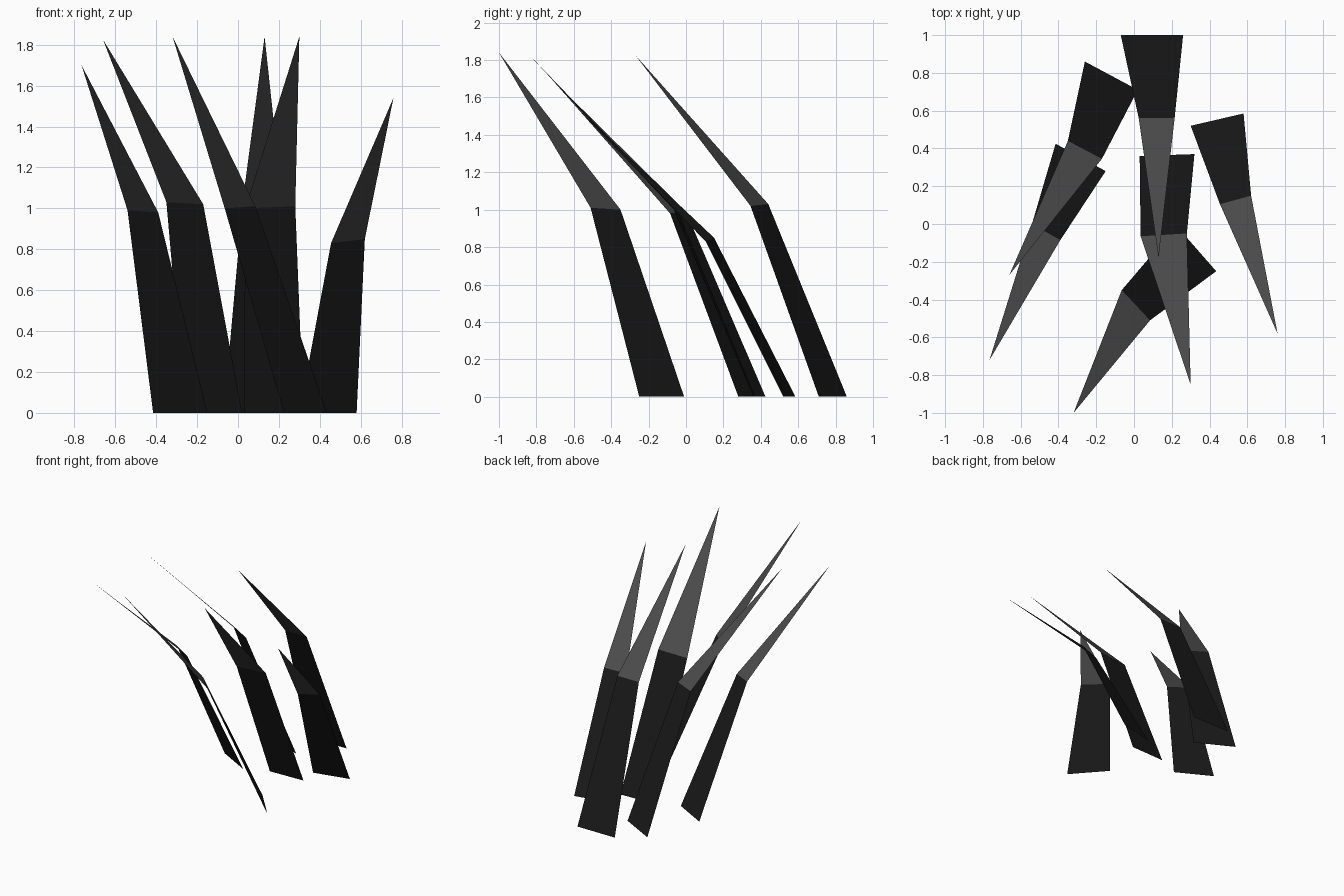
import bpy
import bmesh

if "Cube" in bpy.data.objects:
    bpy.data.objects.remove(bpy.data.objects["Cube"])


def colour(name, value):
    m = bpy.data.materials.new(name)
    m.diffuse_color = (value, value, value, 1)
    m.use_nodes = True
    m.node_tree.nodes["Principled BSDF"].inputs["Base Color"].default_value = m.diffuse_color
    return m


ROOT = colour("blade_root_dark", 0.01)
TIP = colour("blade_tip_grey", 0.07)


def grass_blade(name, base_l, base_r, mid_l, mid_r, tip):
    """Single-sheet blade: a root quad bending into a pointed tip triangle."""
    bm = bmesh.new()
    bl, br = (bm.verts.new((*p, 0)) for p in (base_l, base_r))
    ml, mr, t = (bm.verts.new(p) for p in (mid_l, mid_r, tip))
    bm.faces.new((bl, br, mr, ml)).material_index = 0
    bm.faces.new((ml, mr, t)).material_index = 1
    mesh = bpy.data.meshes.new(name)
    bm.to_mesh(mesh)
    bm.free()
    mesh.materials.append(ROOT)
    mesh.materials.append(TIP)
    bpy.context.collection.objects.link(bpy.data.objects.new(name, mesh))


# Base left, base right, bend left, bend right, tip
blades = {
    "left_blade": ((-.415, .425), (-.15, .28), (-.54, 0, .99), (-.39, -.085, .98), (-.765, -.72, 1.70)),
    "back_left_blade": ((-.26, .86), (.02, .71), (-.35, .44, 1.03), (-.17, .345, 1.02), (-.66, -.27, 1.825)),
    "back_blade": ((-.07, 1), (.26, 1), (.025, .56, 1.05), (.215, .56, 1.05), (.13, -.18, 1.84)),
    "middle_blade": ((.03, .36), (.32, .37), (.035, -.065, 1.0), (.28, -.05, 1.01), (.30, -.85, 1.84)),
    "right_blade": ((.30, .52), (.58, .585), (.455, .105, .83), (.62, .15, .85), (.76, -.58, 1.54)),
    "front_blade": ((.225, -.01), (.435, -.25), (-.065, -.35, 1.0), (.085, -.51, 1.01), (-.32, -1, 1.84)),
}
for part, points in blades.items():
    grass_blade(part, *points)
